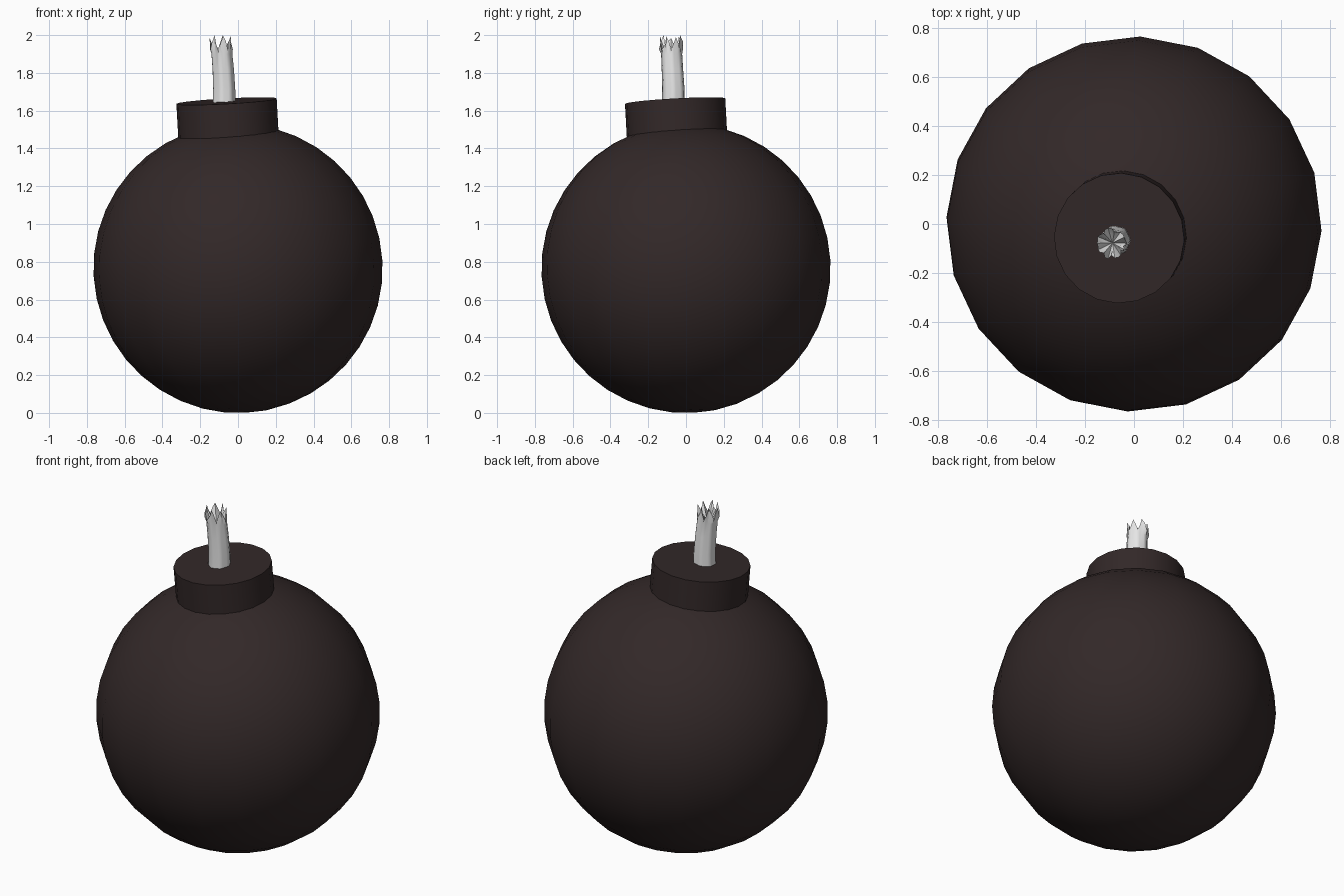
import bpy, bmesh, math, random
from mathutils import Vector, Matrix

random.seed(4)
cube = bpy.data.objects.get("Cube")
if cube:
    bpy.data.objects.remove(cube, do_unlink=True)


def material(name, rgb):
    m = bpy.data.materials.new(name)
    m.use_nodes = True
    m.diffuse_color = (*rgb, 1)
    m.node_tree.nodes["Principled BSDF"].inputs["Base Color"].default_value = (*rgb, 1)
    return m


def finish(bm, name, mat, angle):
    bmesh.ops.recalc_face_normals(bm, faces=bm.faces[:])
    mesh = bpy.data.meshes.new(name)
    bm.to_mesh(mesh)
    bm.free()
    mesh.materials.append(mat)
    obj = bpy.data.objects.new(name, mesh)
    bpy.context.collection.objects.link(obj)
    bpy.ops.object.select_all(action='DESELECT')
    obj.select_set(True)
    bpy.context.view_layer.objects.active = obj
    bpy.ops.object.shade_smooth_by_angle(angle=math.radians(angle))
    return obj


dark = material("dark iron", (0.032, 0.021, 0.021))
pale = material("pale cord", (0.8, 0.8, 0.8))

# The body and collar share one slightly leaning axis
axis = Vector((-0.055, -0.055, 1)).normalized()
lean = Vector((0, 0, 1)).rotation_difference(axis).to_matrix().to_4x4()
centre = Matrix.Translation((0, 0, 0.765))
spin = Matrix.Rotation(math.radians(-2), 4, 'Z')

# Round body
bm = bmesh.new()
bmesh.ops.create_uvsphere(bm, u_segments=20, v_segments=20, radius=0.766,
                          matrix=centre @ lean @ spin)
finish(bm, "body", dark, 40)

# Collar, sunk into the body
bm = bmesh.new()
bmesh.ops.create_cone(bm, cap_ends=True, segments=20, radius1=0.266, radius2=0.266,
                      depth=0.24, matrix=Matrix.Translation((-0.012, -0.009, 0))
                      @ centre @ lean @ Matrix.Translation((0, 0, 0.768)) @ spin)
finish(bm, "collar", dark, 30)

# Fuse: a bent tube whose rim frays into uneven strands around a hollow
SIDES = 28
path = [(-0.075, -0.067, 1.6, 0.06), (-0.075, -0.067, 1.72, 0.058),
        (-0.08, -0.072, 1.82, 0.056), (-0.087, -0.076, 1.9, 0.055)]
bm = bmesh.new()


def ring(x, y, z, radius, rough=0.0, heights=None):
    verts = []
    for i in range(SIDES):
        a = math.tau * i / SIDES
        r = radius * (1 + 0.04 * math.cos(7 * a) + random.uniform(-rough, rough))
        h = heights[i] if heights else z
        verts.append(bm.verts.new((x + r * math.cos(a), y + r * math.sin(a), h)))
    return verts


# Every fourth rim point is a strand tip, with a notch between tips
tips = []
for i in range(SIDES):
    step = (0.0, 0.5, 1.0, 0.6)[i % 4]
    tips.append(1.925 + 0.075 * step * random.uniform(0.75, 1.0))
tips[18] = 2.0
inner = [1.9 + 0.55 * (h - 1.925) for h in tips]

rings = [ring(*p) for p in path]
rings.append(ring(-0.092, -0.079, 0, 0.056, 0.14, tips))
rings.append(ring(-0.09, -0.078, 0, 0.036, 0.2, inner))
for low, high in zip(rings, rings[1:]):
    for i in range(SIDES):
        j = (i + 1) % SIDES
        bm.faces.new((low[i], low[j], high[j], high[i]))
core = bm.verts.new((-0.088, -0.077, 1.89))
for i in range(SIDES):
    bm.faces.new((rings[-1][i], rings[-1][(i + 1) % SIDES], core))
bm.faces.new(rings[0][::-1])
finish(bm, "fuse", pale, 35)
